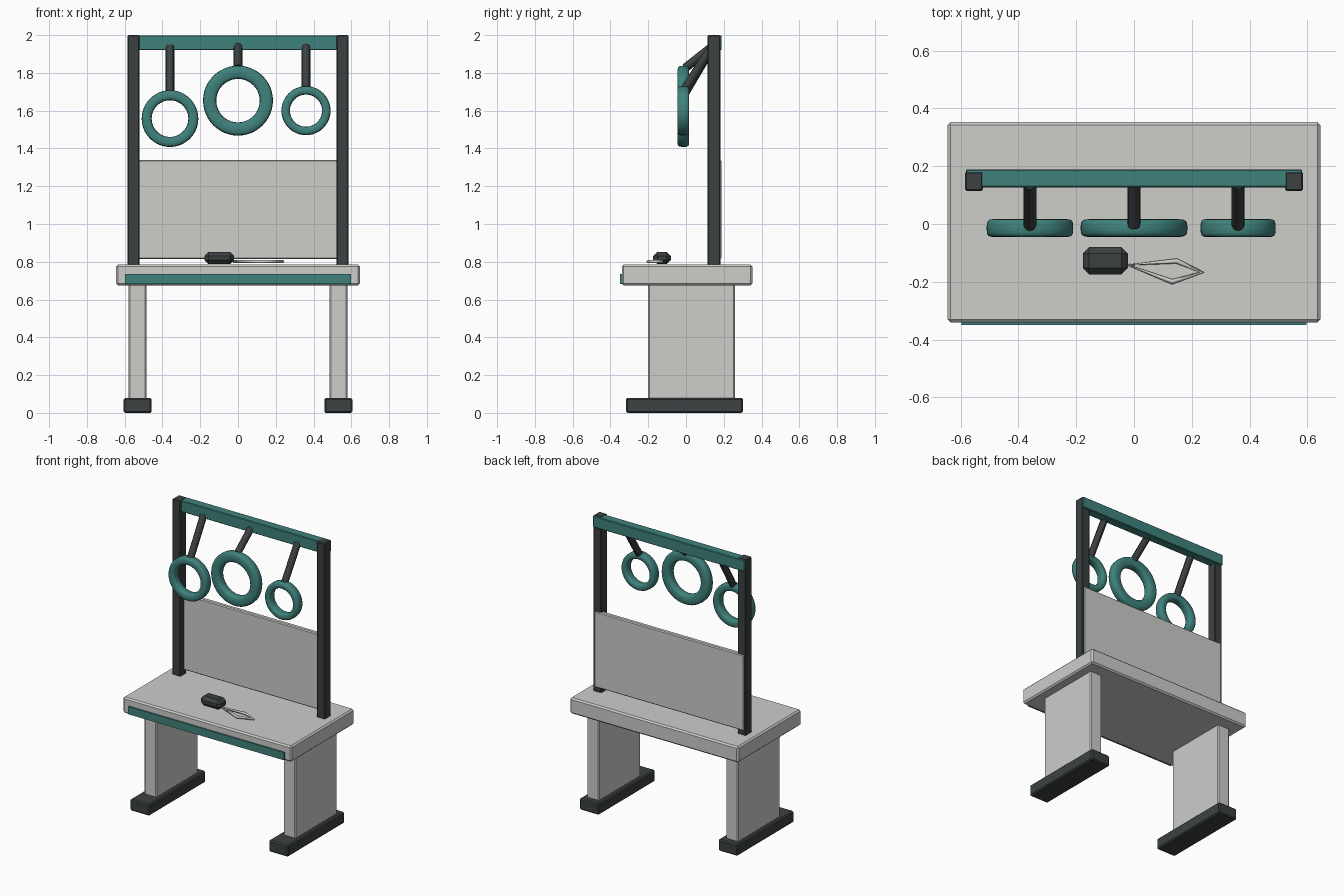
import bpy
import math
from mathutils import Vector

cube = bpy.data.objects.get("Cube")
if cube:
    bpy.data.objects.remove(cube, do_unlink=True)


def material(name, rgb):
    m = bpy.data.materials.new(name)
    m.use_nodes = True
    m.diffuse_color = (*rgb, 1)
    m.node_tree.nodes["Principled BSDF"].inputs["Base Color"].default_value = (*rgb, 1)
    return m


GREY = material("warm light grey", (0.61, 0.61, 0.59))
DARK = material("charcoal", (0.045, 0.053, 0.054))
TEAL = material("teal", (0.05, 0.225, 0.205))


def finish(obj, name, mat):
    obj.name = name
    obj.data.materials.append(mat)
    return obj


def box(name, xs, ys, zs, mat, bevel=0.008):
    """Bevelled box given by its extents along each axis."""
    spans = (xs, ys, zs)
    bpy.ops.mesh.primitive_cube_add(size=1, location=[sum(s) / 2 for s in spans])
    obj = finish(bpy.context.object, name, mat)
    obj.scale = [s[1] - s[0] for s in spans]
    bpy.ops.object.transform_apply(location=False, rotation=False, scale=True)
    if bevel:
        mod = obj.modifiers.new("edge", "BEVEL")
        mod.width = bevel
        mod.segments = 1
    return obj


def ring(name, x, z, outer, inner, y=-0.014, half_depth=0.031, steps=48, sides=16):
    """Ring with a softly squared cross-section, standing upright."""
    mid, half = (outer + inner) / 2, (outer - inner) / 2
    soft = lambda v: math.copysign(abs(v) ** 0.6, v)
    verts, faces = [], []
    for i in range(steps):
        a = math.tau * i / steps
        for j in range(sides):
            b = math.tau * j / sides
            r = mid + half * soft(math.cos(b))
            verts.append((r * math.cos(a), half_depth * soft(math.sin(b)), r * math.sin(a)))
            ni, nj = (i + 1) % steps, (j + 1) % sides
            faces.append((i * sides + j, i * sides + nj, ni * sides + nj, ni * sides + j))
    mesh = bpy.data.meshes.new(name)
    mesh.from_pydata(verts, [], faces)
    mesh.shade_smooth()
    obj = bpy.data.objects.new(name, mesh)
    bpy.context.collection.objects.link(obj)
    obj.location = (x, y, z)
    return finish(obj, name, TEAL)


def rod(name, start, end, radius):
    a, b = Vector(start), Vector(end)
    bpy.ops.mesh.primitive_cylinder_add(vertices=12, radius=radius,
                                        depth=(b - a).length, location=(a + b) / 2)
    obj = finish(bpy.context.object, name, DARK)
    obj.rotation_euler = (b - a).to_track_quat("Z", "Y").to_euler()
    bpy.ops.object.shade_smooth_by_angle()
    return obj


# Bench: top, front trim, legs and feet
box("tabletop", (-0.645, 0.645), (-0.34, 0.352), (0.675, 0.785), GREY, 0.01)
box("front_trim", (-0.597, 0.597), (-0.35, -0.33), (0.682, 0.735), TEAL, 0)
for side, s in (("left", 1), ("right", -1)):
    span = lambda a, b: sorted((s * a, s * b))
    box(side + "_leg", span(0.485, 0.58), (-0.2, 0.26), (0.07, 0.69), GREY)
    box(side + "_foot", span(0.457, 0.605), (-0.318, 0.302), (0, 0.08), DARK)
    box(side + "_post", span(0.522, 0.584), (0.115, 0.182), (0.77, 2.0), DARK, 0.005)

# Rear frame: crossbeam and back panel
box("crossbeam", (-0.582, 0.582), (0.127, 0.189), (1.92, 1.998), TEAL, 0.004)
box("back_panel", (-0.573, 0.573), (0.155, 0.187), (0.815, 1.34), GREY, 0.006)

# Hanging rings on slanted rods
for label, x, z, outer, inner in (("right", -0.36, 1.558, 0.15, 0.097),
                                  ("centre", 0, 1.653, 0.185, 0.115),
                                  ("left", 0.36, 1.6, 0.13, 0.085)):
    ring(label + "_ring", x, z, outer, inner)
    rod(label + "_hanger", (x, 0.14, 1.94), (x, -0.004, z + outer - 0.012), 0.023)

# Block and loop lying on the bench
box("block", (-0.177, -0.021), (-0.174, -0.08), (0.787, 0.853), DARK, 0.022)
curve = bpy.data.curves.new("wire_loop", "CURVE")
curve.dimensions = "3D"
curve.bevel_depth = 0.009
curve.bevel_resolution = 1
corners = ((-0.02, -0.142), (0.147, -0.128), (0.235, -0.167), (0.132, -0.2))
path = curve.splines.new("POLY")
path.points.add(len(corners) - 1)
for point, (x, y) in zip(path.points, corners):
    point.co = (x, y, 0.801, 1)
path.use_cyclic_u = True
loop = bpy.data.objects.new("wire_loop", curve)
bpy.context.collection.objects.link(loop)
finish(loop, "wire_loop", GREY)
